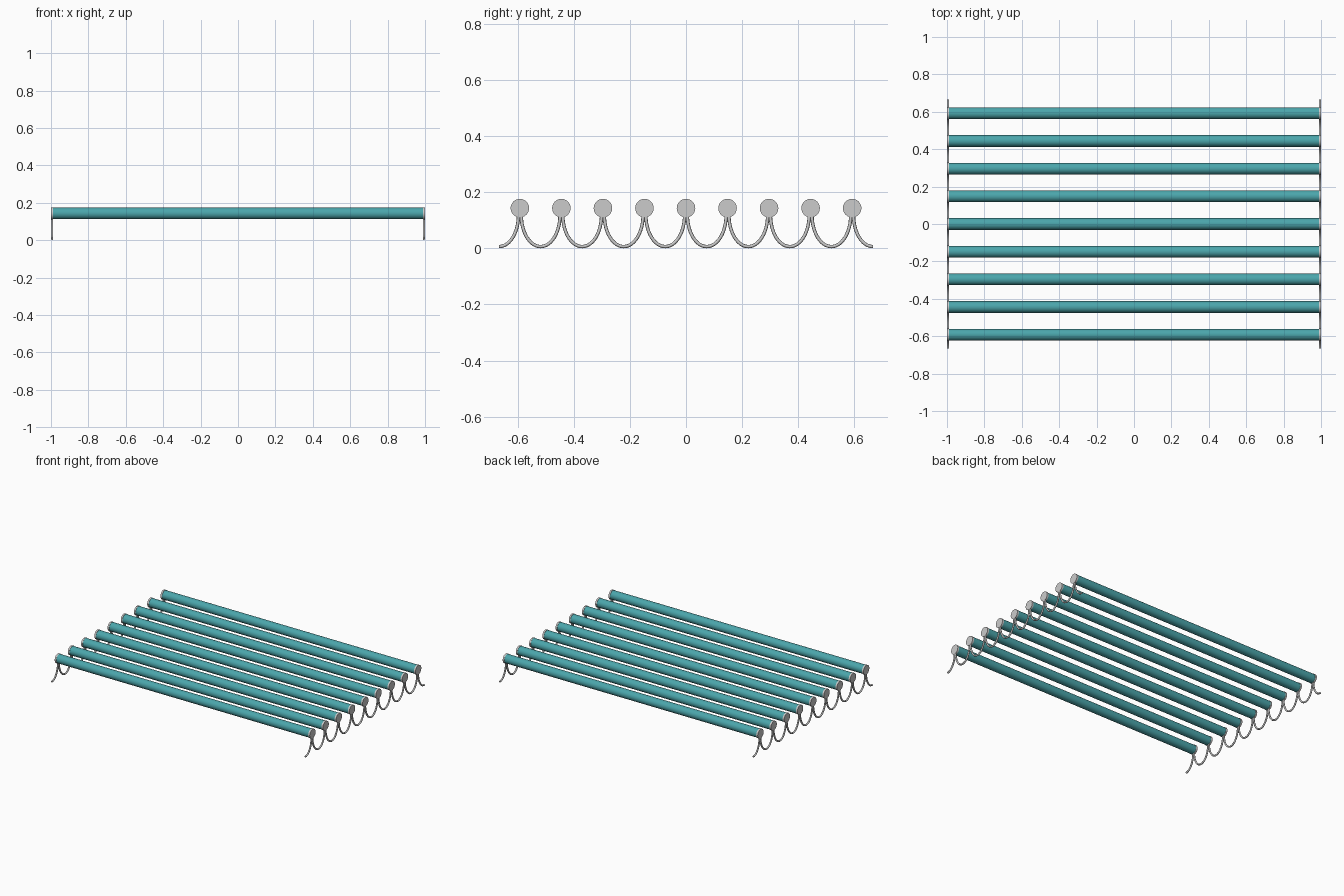
import bpy, math

if "Cube" in bpy.data.objects:
    bpy.data.objects.remove(bpy.data.objects["Cube"])

TUBES, PITCH = 9, 0.148
TUBE_Z, TUBE_R, CAP_R = 0.143, 0.031, 0.033
WIRE_R, WIRE_X = 0.006, 0.994
U_HALF, U_TOP = 0.069, 0.118

teal = bpy.data.materials.new("teal")
teal.diffuse_color = (0.07, 0.38, 0.41, 1)
teal.use_nodes = True
teal.node_tree.nodes["Principled BSDF"].inputs["Base Color"].default_value = teal.diffuse_color


def rod(name, x, y, radius, length, mat=None):
    bpy.ops.mesh.primitive_cylinder_add(
        vertices=32, radius=radius, depth=length,
        location=(x, y, TUBE_Z), rotation=(0, math.pi / 2, 0))
    ob = bpy.context.object
    ob.name = name
    if mat:
        ob.data.materials.append(mat)
    bpy.ops.object.shade_smooth_by_angle(angle=math.radians(40))
    return ob


def wire_rail(name, x):
    curve = bpy.data.curves.new(name, "CURVE")
    curve.dimensions = "3D"
    curve.bevel_depth = WIRE_R
    curve.bevel_resolution = 2
    curve.use_fill_caps = True
    depth = U_TOP - WIRE_R
    # one U between each pair of tubes, half a U beyond the outer tubes
    for i in range(TUBES + 1):
        mid = (i - TUBES / 2) * PITCH
        a0 = 1.5 * math.pi if i == 0 else math.pi
        a1 = 1.5 * math.pi if i == TUBES else 2 * math.pi
        n = 12 if i in (0, TUBES) else 24
        spline = curve.splines.new("POLY")
        spline.points.add(n)
        for k, p in enumerate(spline.points):
            a = a0 + (a1 - a0) * k / n
            p.co = (x, mid + U_HALF * math.cos(a),
                    U_TOP + depth * math.sin(a), 1)
    ob = bpy.data.objects.new(name, curve)
    bpy.context.collection.objects.link(ob)
    bpy.ops.object.select_all(action="DESELECT")
    ob.select_set(True)
    bpy.context.view_layer.objects.active = ob
    bpy.ops.object.convert(target="MESH")
    bpy.ops.object.shade_smooth_by_angle(angle=math.radians(60))


# coloured tubes with grey end caps
for i in range(TUBES):
    y = (i - (TUBES - 1) / 2) * PITCH
    rod(f"tube_{i + 1}", 0, y, TUBE_R, 1.978, teal)
    for side, s in (("left", -1), ("right", 1)):
        rod(f"end_cap_{side}_{i + 1}", s * 0.994, y, CAP_R, 0.012)

# scalloped wire supports
for side, s in (("left", -1), ("right", 1)):
    wire_rail(f"wire_support_{side}", s * WIRE_X)
